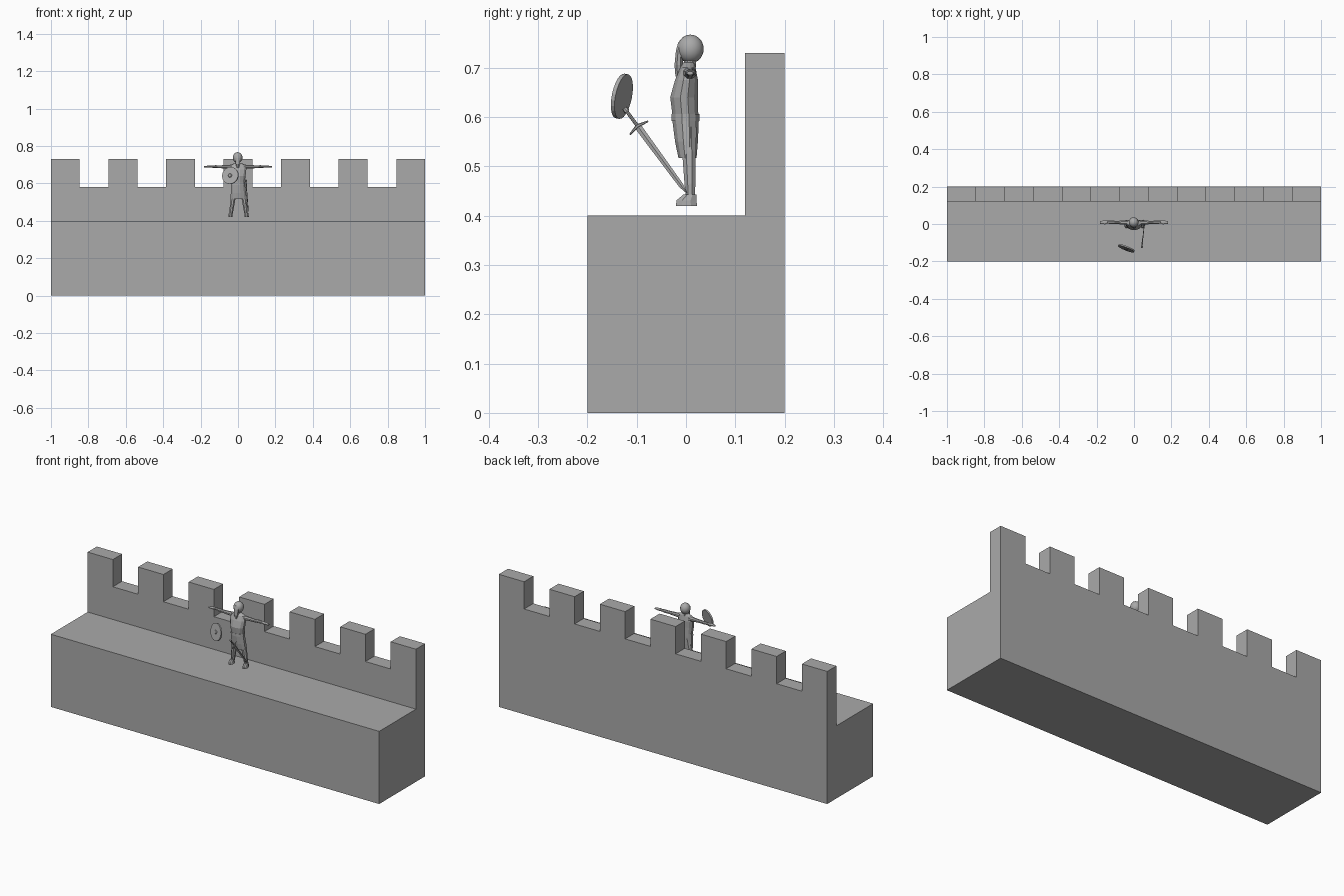
import bpy, bmesh, math
from mathutils import Vector, Matrix

if "Cube" in bpy.data.objects:
    bpy.data.objects.remove(bpy.data.objects["Cube"])


def material(name, c):
    m = bpy.data.materials.new(name)
    m.diffuse_color = (c, c, c, 1)
    m.use_nodes = True
    m.node_tree.nodes["Principled BSDF"].inputs["Base Color"].default_value = m.diffuse_color
    return m


GREY = material("stone_grey", 0.4)


def finish(name, bm, smooth=False):
    bmesh.ops.recalc_face_normals(bm, faces=bm.faces)
    me = bpy.data.meshes.new(name)
    bm.to_mesh(me)
    bm.free()
    me.materials.append(GREY)
    for p in me.polygons:
        p.use_smooth = smooth
    ob = bpy.data.objects.new(name, me)
    bpy.context.collection.objects.link(ob)
    return ob


def loft(name, rings, axis="z", n=8):
    """Skin elliptical rings (centre, radius a, radius b) along z or x."""
    bm = bmesh.new()
    loops = []
    for c, a, b in rings:
        loop = []
        for i in range(n):
            t = 2 * math.pi * (i + 0.5) / n
            u, v = a * math.cos(t), b * math.sin(t)
            off = (u, v, 0) if axis == "z" else (0, u, v)
            loop.append(bm.verts.new(Vector(c) + Vector(off)))
        loops.append(loop)
    for p, q in zip(loops, loops[1:]):
        for i in range(n):
            j = (i + 1) % n
            bm.faces.new((p[i], p[j], q[j], q[i]))
    bm.faces.new(loops[0])
    bm.faces.new(loops[-1])
    return finish(name, bm)


def rod(name, a, b, r1, r2, n=8, flat=1.0):
    """Tapered rod between two points, optionally flattened across x."""
    a, b = Vector(a), Vector(b)
    z = (b - a).normalized()
    x = (Vector((1, 0, 0)) - z * z.x).normalized()
    rot = Matrix((x, z.cross(x), z)).transposed().to_4x4()
    bm = bmesh.new()
    bmesh.ops.create_cone(bm, cap_ends=True, segments=n, radius1=r1, radius2=r2,
                          depth=(b - a).length,
                          matrix=Matrix.Translation((a + b) / 2) @ rot @ Matrix.Diagonal((flat, 1, 1, 1)))
    return finish(name, bm)


# battlement: stepped outline seen from the back, extruded, on a solid walkway
bm = bmesh.new()
outline = [(-1, 0)]
for i in range(13):
    z = 0.73 if i % 2 == 0 else 0.58
    outline += [(-1 + 2 * i / 13, z), (-1 + 2 * (i + 1) / 13, z)]
outline.append((1, 0))
face = bm.faces.new([bm.verts.new((x, 0.12, z)) for x, z in outline])
ext = bmesh.ops.extrude_face_region(bm, geom=[face])
bmesh.ops.translate(bm, vec=(0, 0.08, 0), verts=[v for v in ext["geom"] if isinstance(v, bmesh.types.BMVert)])
finish("parapet", bm)

bm = bmesh.new()
bmesh.ops.create_cube(bm, size=1, matrix=Matrix.Translation((0, -0.04, 0.2)) @ Matrix.Diagonal((2, 0.32, 0.4, 1)))
finish("walkway", bm)

# tunic, belt and skirt
loft("tunic", [((0, -0.001, 0.60), 0.037, 0.027), ((0, -0.004, 0.64), 0.042, 0.029),
               ((0, 0.001, 0.675), 0.046, 0.024), ((0, 0.004, 0.70), 0.040, 0.016),
               ((0, 0.006, 0.71), 0.016, 0.012)], n=12)
loft("belt", [((0, -0.001, 0.592), 0.040, 0.029), ((0, -0.001, 0.606), 0.039, 0.029)], n=12)
loft("skirt", [((0.003, 0.003, 0.517), 0.044, 0.019), ((0.002, 0.001, 0.55), 0.042, 0.024),
               ((0, -0.001, 0.596), 0.038, 0.028)], n=12)

# neck, helmet and face guard
loft("neck", [((0, 0.008, 0.70), 0.013, 0.013), ((0, 0.008, 0.725), 0.013, 0.013)])
bm = bmesh.new()
bmesh.ops.create_uvsphere(bm, u_segments=16, v_segments=10, radius=1,
                          matrix=Matrix.Translation((-0.002, 0.009, 0.738)) @ Matrix.Diagonal((0.026, 0.027, 0.029, 1)))
finish("helmet", bm, True)
loft("face_guard", [((-0.001, -0.014, 0.682), 0.006, 0.008), ((-0.001, -0.015, 0.705), 0.012, 0.009),
                    ((-0.001, -0.013, 0.735), 0.013, 0.008), ((-0.001, -0.010, 0.752), 0.007, 0.006)])

# mirrored arms, hands, legs and boots
for side, s in (("left", 1), ("right", -1)):
    loft(side + "_arm", [((s * 0.03, 0.007, 0.689), 0.014, 0.013), ((s * 0.06, 0.008, 0.689), 0.011, 0.010),
                         ((s * 0.10, 0.008, 0.689), 0.009, 0.008), ((s * 0.12, 0.010, 0.690), 0.011, 0.008),
                         ((s * 0.145, 0.010, 0.690), 0.008, 0.006)], axis="x")
    loft(side + "_hand", [((s * 0.14, 0.010, 0.690), 0.007, 0.006), ((s * 0.155, 0.009, 0.690), 0.012, 0.006),
                          ((s * 0.182, 0.008, 0.689), 0.007, 0.004)], axis="x")
    cx = 0.003
    loft(side + "_leg", [((cx + s * 0.041, 0.009, 0.425), 0.008, 0.009), ((cx + s * 0.037, 0.008, 0.465), 0.012, 0.012),
                         ((cx + s * 0.028, 0.006, 0.53), 0.015, 0.015), ((cx + s * 0.018, 0.003, 0.58), 0.017, 0.02)])
    loft(side + "_boot", [((cx + s * 0.043, 0.001, 0.420), 0.013, 0.023), ((cx + s * 0.043, 0.001, 0.431), 0.012, 0.022),
                          ((cx + s * 0.042, 0.008, 0.443), 0.010, 0.014)])

# round shield floating in front
c, nrm = Vector((-0.041, -0.130, 0.642)), Vector((-0.363, -0.91, 0.184)).normalized()
rod("shield", c - nrm * 0.004, c + nrm * 0.004, 0.046, 0.046, n=24)
rod("shield_boss", c + nrm * 0.003, c + nrm * 0.007, 0.012, 0.008, n=12)

# slanted sword: grip, pommel, guard, blade
pommel, tip = Vector((0.042, -0.122, 0.614)), Vector((0.056, 0.002, 0.445))
d = (tip - pommel).normalized()
g = pommel + d * 0.040
across = d.cross(Vector((1, 0, 0))).normalized()
rod("sword_pommel", pommel - d * 0.005, pommel + d * 0.004, 0.005, 0.006)
rod("sword_grip", pommel, g, 0.0035, 0.0035)
for s in (1, -1):
    rod("sword_guard", g, g + across * s * 0.023 + d * 0.005, 0.004, 0.0015, n=6)
rod("sword_blade", g, tip - d * 0.02, 0.007, 0.005, n=4, flat=0.35)
rod("sword_point", tip - d * 0.02, tip, 0.005, 0.0005, n=4, flat=0.35)
